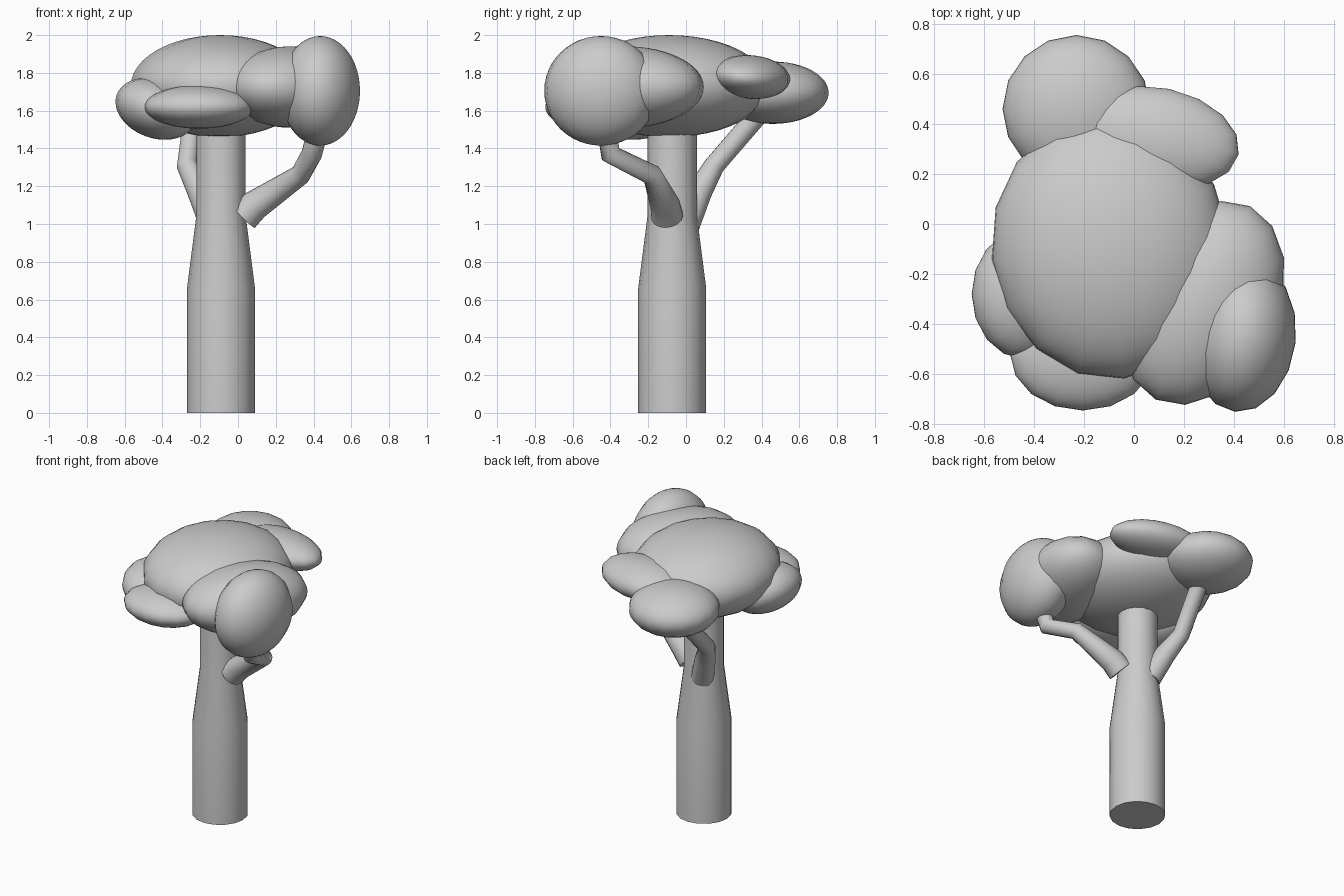
import bpy
from math import radians

cube = bpy.data.objects.get("Cube")
if cube:
    bpy.data.objects.remove(cube, do_unlink=True)

# Single plain material
grey = bpy.data.materials.new("plain_grey")
grey.use_nodes = True
colour = (0.6, 0.6, 0.6, 1)
grey.diffuse_color = colour
for node in grey.node_tree.nodes:
    if node.type == "BSDF_PRINCIPLED":
        node.inputs["Base Color"].default_value = colour


def finish(obj):
    obj.data.materials.clear()
    obj.data.materials.append(grey)
    bpy.ops.object.select_all(action="DESELECT")
    obj.select_set(True)
    bpy.context.view_layer.objects.active = obj
    bpy.ops.object.shade_smooth_by_angle(angle=radians(60))


def foliage(name, centre, radii, turn=(0, 0, 0)):
    """Stretched ball of leaves."""
    bpy.ops.mesh.primitive_uv_sphere_add(
        segments=16, ring_count=24, radius=1, location=centre,
        rotation=[radians(a) for a in turn])
    obj = bpy.context.object
    obj.name = name
    obj.scale = radii
    finish(obj)


def limb(name, points, radii):
    """Tapered tube through a few points."""
    curve = bpy.data.curves.new(name, "CURVE")
    curve.dimensions = "3D"
    curve.bevel_depth = 1
    curve.bevel_resolution = 6
    curve.use_fill_caps = True
    spline = curve.splines.new("POLY")
    spline.points.add(len(points) - 1)
    for p, co, r in zip(spline.points, points, radii):
        p.co = (*co, 1)
        p.radius = r
    temp = bpy.data.objects.new(name + "_path", curve)
    bpy.context.collection.objects.link(temp)
    bpy.context.view_layer.update()
    graph = bpy.context.evaluated_depsgraph_get()
    mesh = bpy.data.meshes.new_from_object(temp.evaluated_get(graph))
    bpy.data.objects.remove(temp, do_unlink=True)
    obj = bpy.data.objects.new(name, mesh)
    bpy.context.collection.objects.link(obj)
    finish(obj)


# Trunk and branches
tx, ty = -0.09, -0.073
limb("trunk", [(tx, ty, z) for z in (0, 0.66, 1.05, 1.65)],
     (0.18, 0.18, 0.13, 0.13))
limb("front_branch",
     [(0.03, -0.1, 1.04), (0.09, -0.11, 1.1), (0.33, -0.18, 1.26),
      (0.39, -0.4, 1.37), (0.43, -0.42, 1.52)],
     (0.085, 0.08, 0.055, 0.055, 0.055))
limb("back_branch",
     [(-0.13, 0, 1.0), (-0.2, 0.07, 1.17), (-0.27, 0.15, 1.31),
      (-0.23, 0.4, 1.6)],
     (0.075, 0.068, 0.055, 0.055))

# Canopy
foliage("main_canopy", (-0.095, -0.09, 1.73), (0.475, 0.53, 0.27), (0, 0, 6))
foliage("front_left_ball", (0.435, -0.45, 1.705), (0.212, 0.302, 0.29), (0, 0, -6))
foliage("left_canopy", (0.275, -0.315, 1.725), (0.3, 0.43, 0.215), (0, 0, -26))
foliage("back_ball", (-0.23, 0.46, 1.695), (0.295, 0.295, 0.165))
foliage("back_left_canopy", (0.1, 0.345, 1.778), (0.325, 0.2, 0.115), (-6, 0, -12))
foliage("right_ball", (-0.435, -0.28, 1.61), (0.22, 0.26, 0.155), (0, 20, 0))
foliage("front_canopy", (-0.205, -0.52, 1.62), (0.29, 0.225, 0.115))
